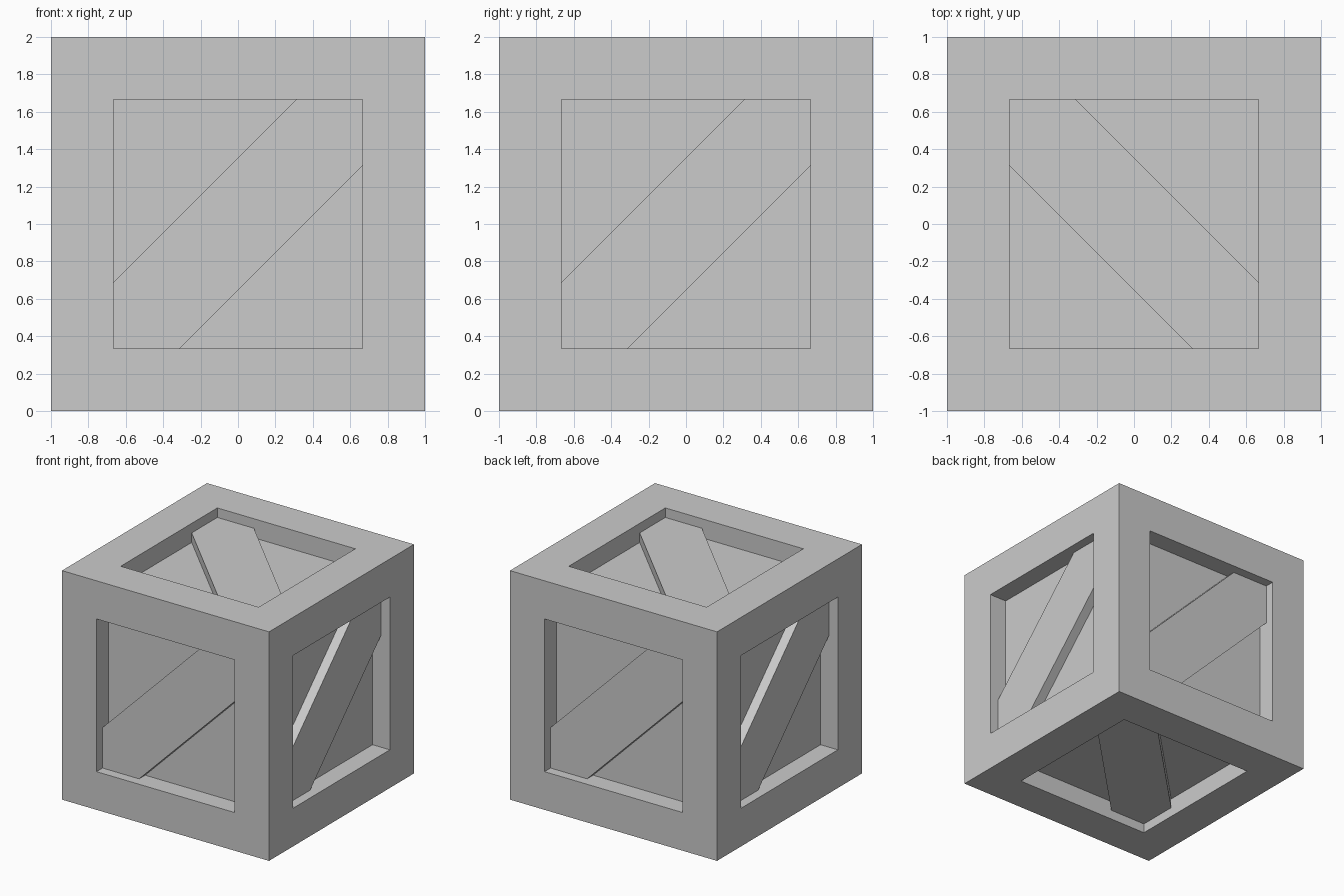
import bpy, bmesh
from mathutils import Matrix, Vector

if "Cube" in bpy.data.objects:
    bpy.data.objects.remove(bpy.data.objects["Cube"])

HALF = 1.0            # half size of the crate
OPEN = 2 / 3          # half size of each framed opening
PANEL = 1 / 6         # depth of the recessed panels
PLANK = 1 / 12        # depth of the plank faces
PLANK_W = 0.5         # plank width
CENTRE = Vector((0, 0, HALF))


def add_object(name, bm):
    bmesh.ops.recalc_face_normals(bm, faces=bm.faces[:])
    mesh = bpy.data.meshes.new(name)
    bm.to_mesh(mesh)
    bm.free()
    obj = bpy.data.objects.new(name, mesh)
    bpy.context.collection.objects.link(obj)
    return obj


# Crate body: cube with every side inset and pushed in to form frame and panel
bm = bmesh.new()
bmesh.ops.create_cube(bm, size=2 * HALF)
sides = bm.faces[:]
bmesh.ops.inset_individual(bm, faces=sides, thickness=HALF - OPEN,
                           use_even_offset=True)
for face in bmesh.ops.extrude_discrete_faces(bm, faces=sides)["faces"]:
    face.normal_update()
    bmesh.ops.translate(bm, verts=face.verts[:], vec=-face.normal * PANEL)
add_object("crate_frame", bm).location = CENTRE


# Diagonal plank: a 45 degree board trimmed to the corners of the opening
def add_plank(name, right, up):
    right, up = Vector(right), Vector(up)
    out = right.cross(up)
    k = OPEN - PLANK_W / 2 ** 0.5
    outline = [(-OPEN, -OPEN), (-k, -OPEN), (OPEN, k),
               (OPEN, OPEN), (k, OPEN), (-OPEN, -k)]
    bm = bmesh.new()
    face = bm.faces.new([bm.verts.new((x, y, HALF - PANEL)) for x, y in outline])
    top = bmesh.ops.extrude_face_region(bm, geom=[face], use_keep_orig=True)["geom"]
    bmesh.ops.translate(bm, vec=(0, 0, PANEL - PLANK),
                        verts=[v for v in top if isinstance(v, bmesh.types.BMVert)])
    turn = Matrix((right, up, out)).transposed()
    bmesh.ops.transform(bm, matrix=turn.to_4x4(), verts=bm.verts[:])
    add_object(name, bm).location = CENTRE


# One plank per side, given that side's right and up directions
for name, right, up in (
        ("front_plank", (1, 0, 0), (0, 0, 1)),
        ("right_plank", (0, 1, 0), (0, 0, 1)),
        ("back_plank", (-1, 0, 0), (0, 0, 1)),
        ("left_plank", (0, -1, 0), (0, 0, 1)),
        ("top_plank", (0, 1, 0), (-1, 0, 0)),
        ("bottom_plank", (0, 1, 0), (1, 0, 0))):
    add_plank(name, right, up)
